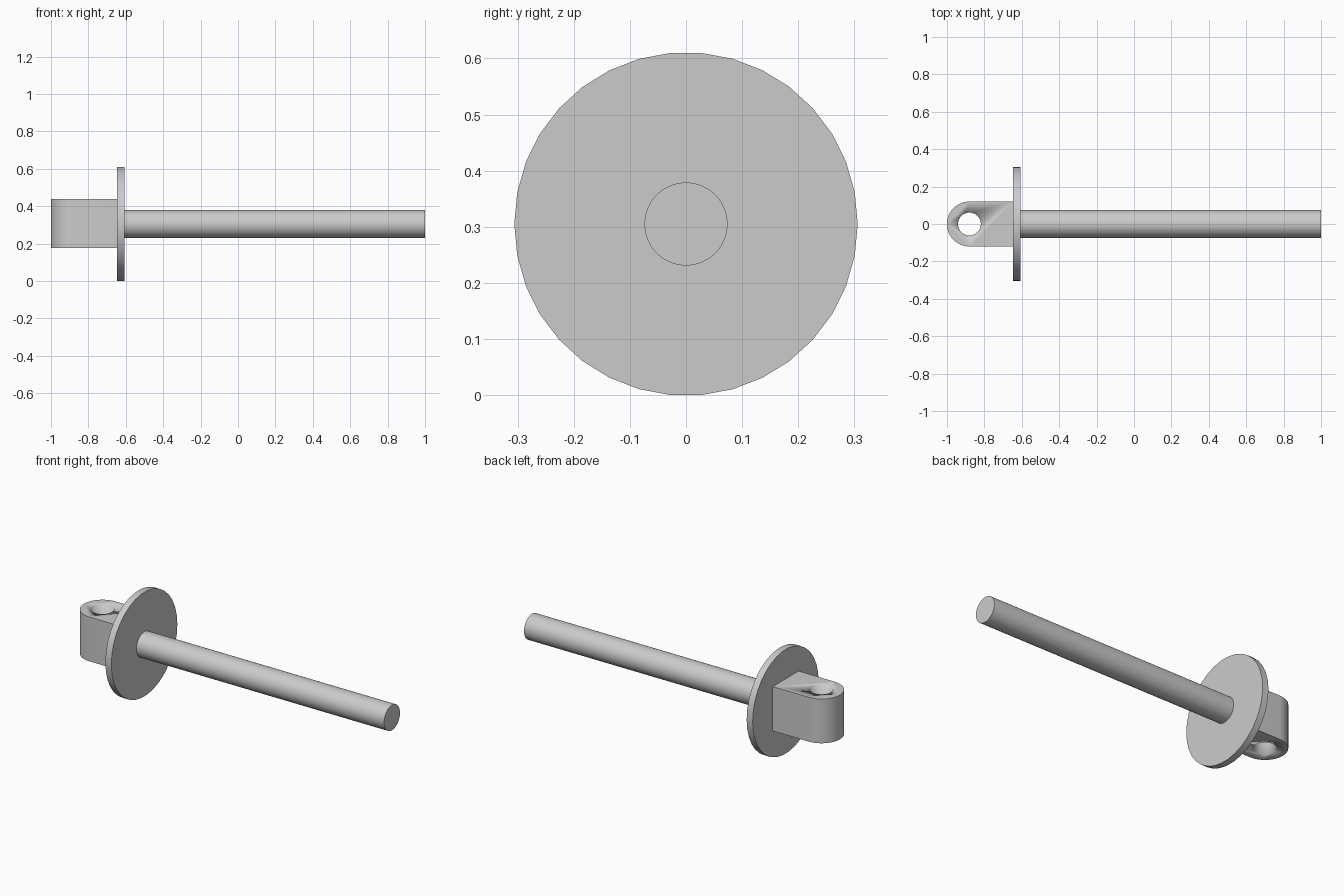
import bpy, bmesh, math
from mathutils import Matrix, Vector

cube = bpy.data.objects.get("Cube")
if cube:
    bpy.data.objects.remove(cube, do_unlink=True)

AXIS_Z = 0.305

grey = bpy.data.materials.new("plain grey")
grey.use_nodes = True
colour = (0.6, 0.6, 0.6, 1)
grey.diffuse_color = colour
grey.node_tree.nodes["Principled BSDF"].inputs["Base Color"].default_value = colour


def add_object(name, bm):
    bmesh.ops.recalc_face_normals(bm, faces=bm.faces)
    mesh = bpy.data.meshes.new(name)
    bm.to_mesh(mesh)
    bm.free()
    mesh.materials.append(grey)
    obj = bpy.data.objects.new(name, mesh)
    bpy.context.collection.objects.link(obj)
    bpy.ops.object.select_all(action='DESELECT')
    obj.select_set(True)
    bpy.context.view_layer.objects.active = obj
    bpy.ops.object.shade_smooth_by_angle(angle=math.radians(30))
    return obj


def x_cylinder(name, x0, x1, radius, sides):
    """Cylinder along x with a vertex on the +y side."""
    bm = bmesh.new()
    ring = [bm.verts.new((x0, radius * math.cos(a), AXIS_Z + radius * math.sin(a)))
            for a in (math.tau * i / sides for i in range(sides))]
    face = bm.faces.new(ring)
    new = bmesh.ops.extrude_face_region(bm, geom=[face], use_keep_orig=True)["geom"]
    bmesh.ops.translate(bm, vec=(x1 - x0, 0, 0),
                        verts=[v for v in new if isinstance(v, bmesh.types.BMVert)])
    return add_object(name, bm)


# Rod and round flange
x_cylinder("rod", -0.61, 1.0, 0.074, 64)
x_cylinder("flange", -0.647, -0.608, 0.306, 34)

# Lug: block with a rounded end
half_width, half_height, eye_x = 0.12, 0.13, -0.88
bm = bmesh.new()
outline = [(-0.645, half_width)]
for i in range(33):
    a = math.pi / 2 + math.pi * i / 32
    outline.append((eye_x + half_width * math.cos(a), half_width * math.sin(a)))
outline.append((-0.645, -half_width))
base = bm.faces.new([bm.verts.new((x, y, AXIS_Z + 0.003 - half_height)) for x, y in outline])
new = bmesh.ops.extrude_face_region(bm, geom=[base], use_keep_orig=True)["geom"]
bmesh.ops.translate(bm, vec=(0, 0, 2 * half_height),
                    verts=[v for v in new if isinstance(v, bmesh.types.BMVert)])
lug = add_object("lug", bm)

# Pin hole through the lug
bm = bmesh.new()
bmesh.ops.create_cone(bm, cap_ends=True, segments=40, radius1=0.061, radius2=0.061,
                      depth=1, matrix=Matrix.Translation(Vector((eye_x, 0, AXIS_Z))))
cutter = add_object("hole_cutter", bm)
cutter.hide_render = True
cutter.hide_set(True)
cut = lug.modifiers.new("pin hole", 'BOOLEAN')
cut.operation = 'DIFFERENCE'
cut.solver = 'EXACT'
cut.object = cutter
# Keep the cut ahead of the edge-angle smoothing
lug.modifiers.move(len(lug.modifiers) - 1, 0)
